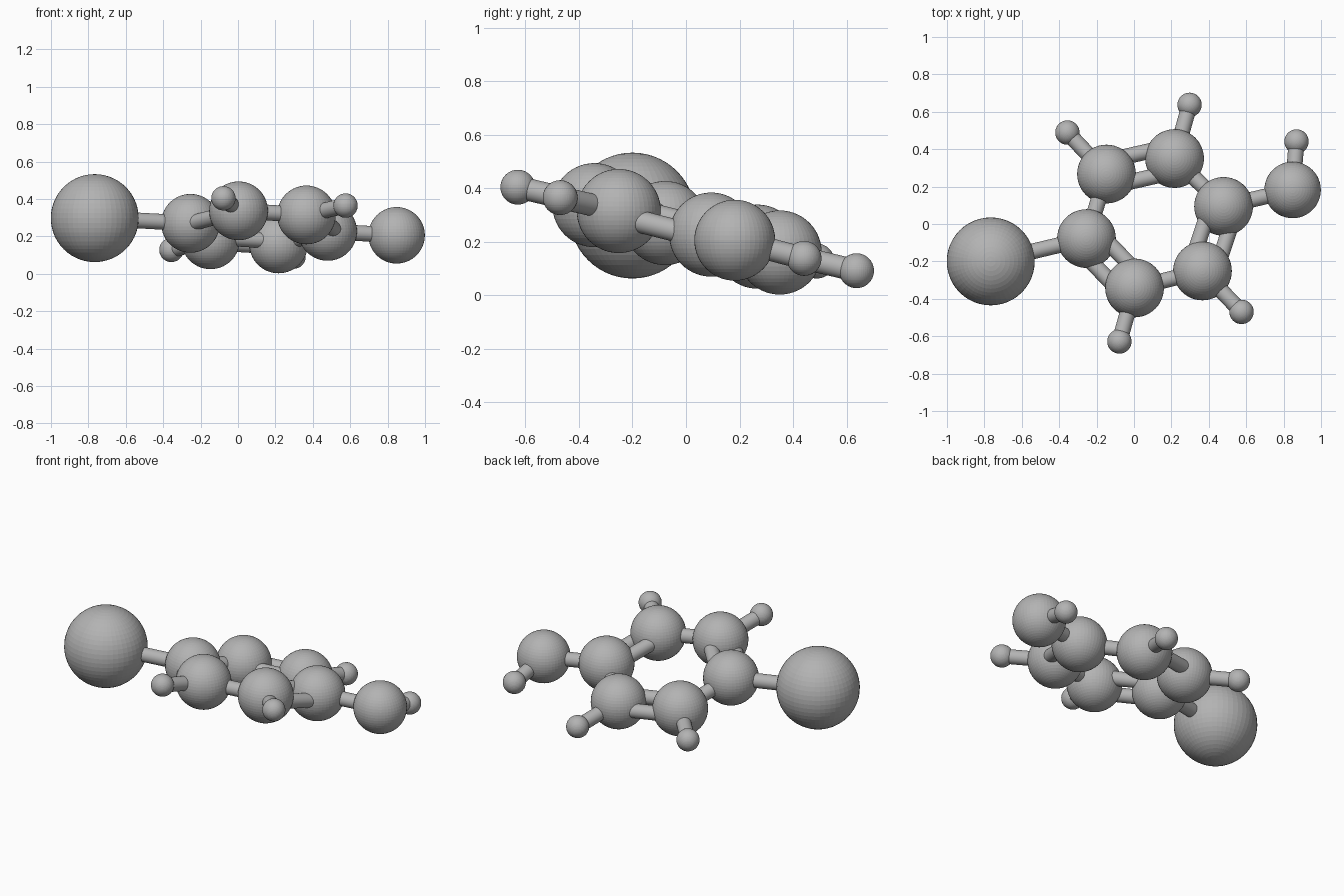
import bpy
from mathutils import Vector

cube = bpy.data.objects.get("Cube")
if cube:
    bpy.data.objects.remove(cube, do_unlink=True)

# Single plain grey
grey = bpy.data.materials.new("grey")
grey.use_nodes = True
colour = (0.45, 0.45, 0.45, 1)
grey.diffuse_color = colour
grey.node_tree.nodes["Principled BSDF"].inputs["Base Color"].default_value = colour

RING_R, SMALL_R, STICK_R, PAIR_OFFSET = 0.157, 0.065, 0.042, 0.07

# Ball name: (position, radius)
balls = {
    "large_ball": ((-0.766, -0.20, 0.298), 0.235),
    "ring_ball_1": ((-0.254, -0.078, 0.27), RING_R),
    "ring_ball_2": ((0.003, -0.342, 0.337), RING_R),
    "ring_ball_3": ((0.366, -0.251, 0.315), RING_R),
    "ring_ball_4": ((0.479, 0.094, 0.227), RING_R),
    "ring_ball_5": ((0.217, 0.35, 0.16), RING_R),
    "ring_ball_6": ((-0.147, 0.267, 0.182), RING_R),
    "side_ball": ((0.848, 0.182, 0.206), 0.151),
    "small_ball_2": ((-0.078, -0.628, 0.404), SMALL_R),
    "small_ball_3": ((0.575, -0.47, 0.365), SMALL_R),
    "small_ball_5": ((0.297, 0.637, 0.092), SMALL_R),
    "small_ball_6": ((-0.356, 0.489, 0.128), SMALL_R),
    "small_side_ball": ((0.869, 0.441, 0.138), SMALL_R),
}


def finish(name):
    obj = bpy.context.object
    obj.name = name
    obj.data.materials.append(grey)
    return obj


def stick(name, a, b):
    axis = b - a
    bpy.ops.mesh.primitive_cylinder_add(vertices=32, radius=STICK_R, depth=axis.length,
                                        location=(a + b) / 2,
                                        rotation=axis.to_track_quat("Z", "Y").to_euler())
    finish(name)
    bpy.ops.object.shade_smooth_by_angle()


# Balls
for name, (place, radius) in balls.items():
    bpy.ops.mesh.primitive_uv_sphere_add(segments=48, ring_count=28, radius=radius, location=place)
    finish(name)

pos = {name: Vector(place) for name, (place, _) in balls.items()}
ring = ["ring_ball_%d" % i for i in range(1, 7)]
centre = sum((pos[n] for n in ring), Vector()) / len(ring)

# Ring sticks, alternating double and single
for i, first in enumerate(ring):
    a, b = pos[first], pos[ring[(i + 1) % 6]]
    if i % 2:
        stick("ring_stick_%d" % (i + 1), a, b)
        continue
    along = (b - a).normalized()
    outward = along.cross(Vector((0, 0, 1))).normalized()
    if outward.dot((a + b) / 2 - centre) < 0:
        outward.negate()
    outward.z = -0.2
    outward = (outward - along * outward.dot(along)).normalized() * PAIR_OFFSET
    stick("outer_ring_stick_%d" % (i + 1), a + outward, b + outward)
    stick("inner_ring_stick_%d" % (i + 1), a - outward, b - outward)

# Outward sticks
for i in (2, 3, 5, 6):
    stick("small_stick_%d" % i, pos["ring_ball_%d" % i], pos["small_ball_%d" % i])
stick("large_stick", pos["ring_ball_1"], pos["large_ball"])
stick("side_stick", pos["ring_ball_4"], pos["side_ball"])
stick("small_side_stick", pos["side_ball"], pos["small_side_ball"])
